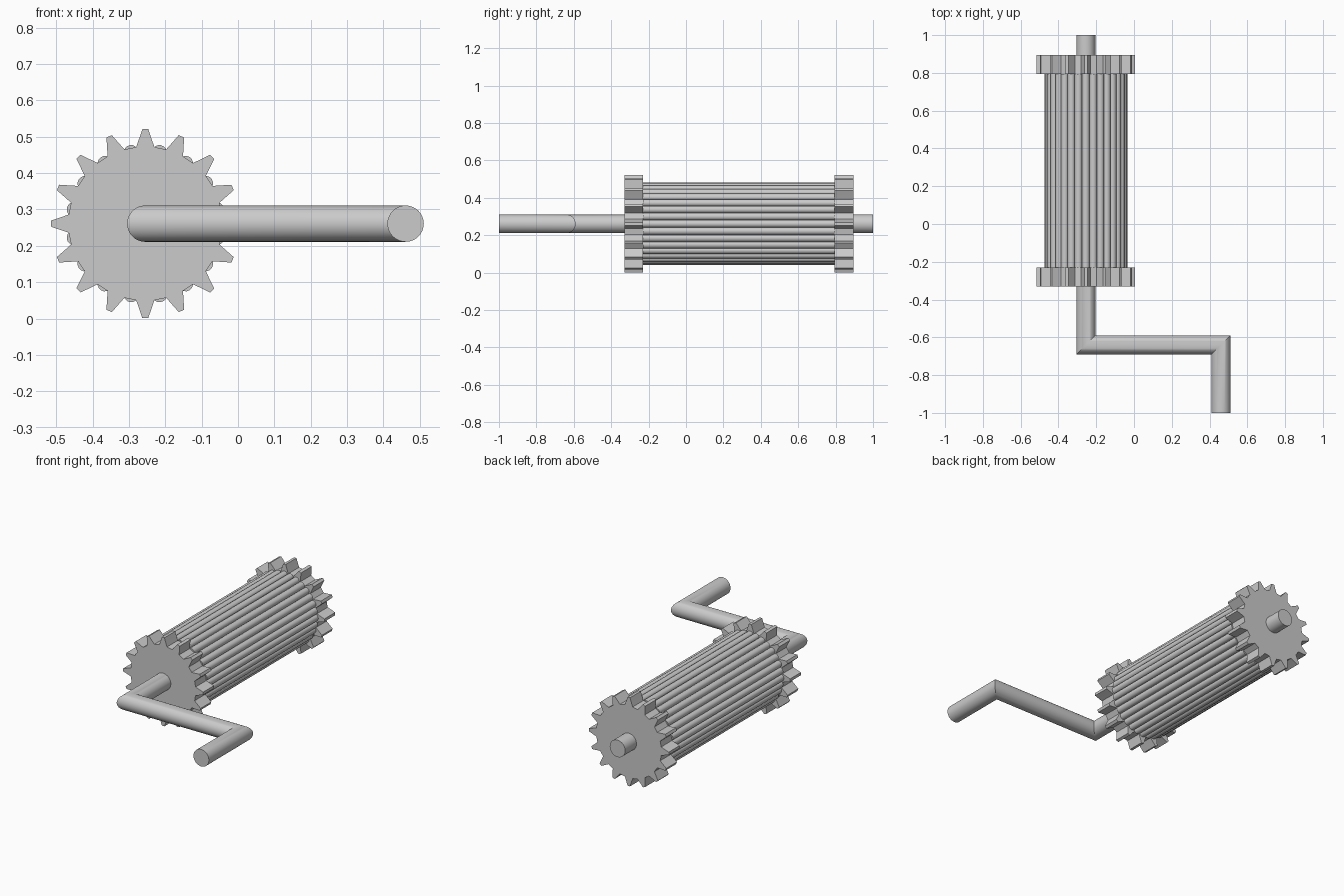
import bpy, bmesh, math
from mathutils import Vector

if "Cube" in bpy.data.objects:
    bpy.data.objects.remove(bpy.data.objects["Cube"])

CX, CZ = -0.255, 0.261   # roller axis
TEETH, RIDGES = 16, 32

metal = bpy.data.materials.new("grey metal")
metal.diffuse_color = (0.6, 0.6, 0.6, 1)
metal.use_nodes = True
metal.node_tree.nodes["Principled BSDF"].inputs["Base Color"].default_value = metal.diffuse_color


def loft(name, rings):
    """Skin a list of equal-length rings and cap both ends."""
    bm = bmesh.new()
    loops = [[bm.verts.new(p) for p in r] for r in rings]
    n = len(loops[0])
    for a, b in zip(loops, loops[1:]):
        for i in range(n):
            j = (i + 1) % n
            bm.faces.new((a[i], a[j], b[j], b[i]))
    bm.faces.new(loops[0])
    bm.faces.new(loops[-1])
    bmesh.ops.recalc_face_normals(bm, faces=bm.faces)
    me = bpy.data.meshes.new(name)
    bm.to_mesh(me)
    bm.free()
    me.materials.append(metal)
    ob = bpy.data.objects.new(name, me)
    bpy.context.collection.objects.link(ob)
    return ob


def smooth(ob):
    bpy.ops.object.select_all(action='DESELECT')
    ob.select_set(True)
    bpy.context.view_layer.objects.active = ob
    bpy.ops.object.shade_smooth_by_angle(angle=math.radians(35))


def extrude(name, polar, y0, y1):
    """Extrude a profile of (radius, angle) points along the roller axis."""
    return loft(name, [[(CX + r * math.cos(a), y, CZ + r * math.sin(a))
                        for r, a in polar] for y in (y0, y1)])


# Toothed end wheels
gear = []
for k in range(TEETH):
    mid = 2 * math.pi * k / TEETH
    for r, deg in ((0.212, -6.8), (0.235, -4.1), (0.26, -1.8),
                   (0.26, 1.8), (0.235, 4.1), (0.212, 6.8)):
        gear.append((r, mid + math.radians(deg)))
extrude("front_gear", gear, -0.33, -0.23)
extrude("back_gear", gear, 0.795, 0.895)

# Ridged roller: a ring of half-round ribs
ribs = []
pitch = 2 * math.pi / RIDGES
for k in range(RIDGES):
    for s in range(8):
        t = s / 8 * math.pi
        ribs.append((0.2 + 0.02 * math.sin(t),
                     k * pitch - pitch / 2 * math.cos(t)))
smooth(extrude("ridged_roller", ribs, -0.23, 0.795))

# Bent crank shaft with mitred corners
path = [Vector(p) for p in ((CX, 1, CZ), (CX, -0.64, CZ),
                            (0.461, -0.64, CZ), (0.461, -1, CZ))]
R, SIDES = 0.05, 32
rings = []
for i, p in enumerate(path):
    d_in = (p - path[i - 1]).normalized() if i else None
    d_out = (path[i + 1] - p).normalized() if i < len(path) - 1 else None
    d = ((d_in or d_out) + (d_out or d_in)).normalized()
    side = Vector((-d.y, d.x, 0))
    stretch = 1 / d.dot(d_in or d_out)
    rings.append([p + side * R * stretch * math.cos(a) + Vector((0, 0, R * math.sin(a)))
                  for a in (2 * math.pi * s / SIDES for s in range(SIDES))])
smooth(loft("crank_shaft", rings))
